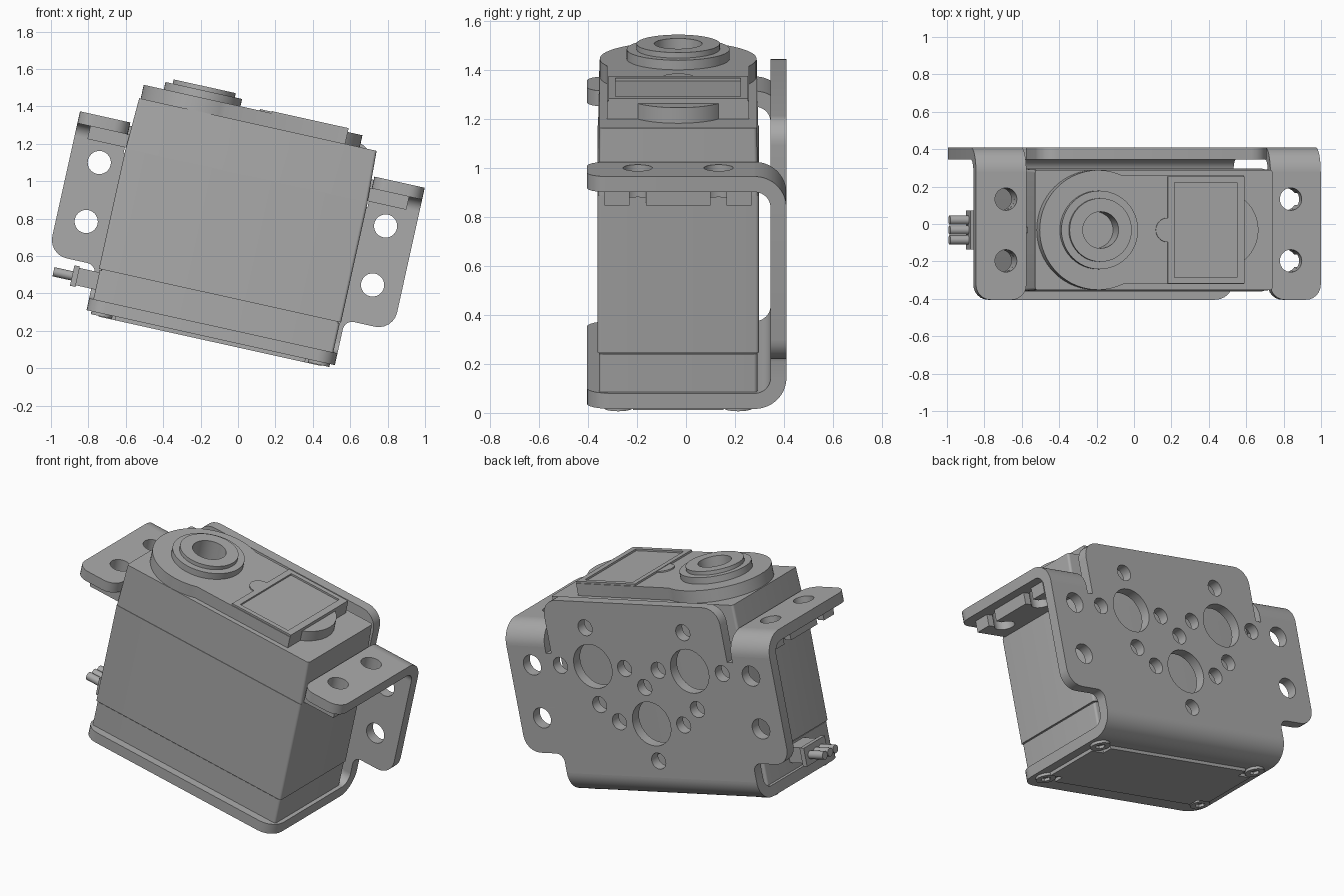
import bpy, bmesh
from math import radians, cos, sin, pi
from mathutils import Matrix, Vector

if "Cube" in bpy.data.objects:
    bpy.data.objects.remove(bpy.data.objects["Cube"])

GREY = (0.4, 0.4, 0.4, 1)
metal = bpy.data.materials.new("plain grey")
metal.use_nodes = True
metal.diffuse_color = GREY
metal.node_tree.nodes["Principled BSDF"].inputs["Base Color"].default_value = GREY

# The whole assembly leans sideways; parts are laid out upright around UC, YC
UC, YC = -0.178, -0.032
TILT = Matrix.Rotation(radians(12.5), 4, 'Y') @ Matrix.Translation((UC, 0, 0))


def arc(cx, cy, r, a0=0, a1=360, n=16):
    return [(cx + r * cos(radians(a0 + (a1 - a0) * i / n)),
             cy + r * sin(radians(a0 + (a1 - a0) * i / n))) for i in range(n + 1)]


def circle(cx, cy, r, n=32):
    return arc(cx, cy, r, n=n)[:-1]


def rounded(corners, n=6):
    """Polygon from (x, y, radius) corners; radius 0 keeps the corner sharp."""
    out = []
    for i, (x, y, r) in enumerate(corners):
        p = Vector((x, y))
        if not r:
            out.append((x, y))
            continue
        a = (Vector(corners[i - 1][:2]) - p).normalized()
        b = (Vector(corners[(i + 1) % len(corners)][:2]) - p).normalized()
        c = p + (a + b) * r
        for k in range(n + 1):
            t = pi / 2 * k / n
            out.append(tuple(c - b * r * cos(t) - a * r * sin(t)))
    return out


def rect(x0, x1, y0, y1, r=0):
    return rounded([(x0, y0, r), (x1, y0, r), (x1, y1, r), (x0, y1, r)])


def extrude(name, loops, lo, hi, axis='Z', taper=1):
    """Fill an outline (later loops are holes) and extrude it along an axis."""
    cu = bpy.data.curves.new(name, 'CURVE')
    cu.dimensions, cu.fill_mode, cu.extrude = '2D', 'BOTH', (hi - lo) / 2
    for loop in loops:
        sp = cu.splines.new('POLY')
        sp.points.add(len(loop) - 1)
        for pt, (a, b) in zip(sp.points, loop):
            pt.co = (a, b, 0, 1)
        sp.use_cyclic_u = True
    tmp = bpy.data.objects.new(name + "_outline", cu)
    bpy.context.collection.objects.link(tmp)
    bpy.context.view_layer.update()
    me = bpy.data.meshes.new_from_object(tmp.evaluated_get(bpy.context.evaluated_depsgraph_get()))
    bpy.data.objects.remove(tmp)
    bm = bmesh.new()
    bm.from_mesh(me)
    bmesh.ops.remove_doubles(bm, verts=bm.verts, dist=1e-5)
    for v in bm.verts:
        a, b, t = v.co
        if t > 0:
            a, b = a * taper, YC + (b - YC) * taper
        t += (lo + hi) / 2
        v.co = {'Z': (a, b, t), 'Y': (a, t, b), 'X': (t, a, b)}[axis]
    bmesh.ops.recalc_face_normals(bm, faces=bm.faces)
    bm.transform(TILT)
    bm.to_mesh(me)
    bm.free()
    me.name = name
    me.materials.clear()
    me.materials.append(metal)
    ob = bpy.data.objects.new(name, me)
    bpy.context.collection.objects.link(ob)
    bpy.ops.object.select_all(action='DESELECT')
    ob.select_set(True)
    bpy.context.view_layer.objects.active = ob
    bpy.ops.object.shade_smooth_by_angle(angle=radians(30))
    return ob


def box(name, hu, hy, lo, hi, r=0.015, taper=1):
    return extrude(name, [rect(-hu, hu, YC - hy, YC + hy, r)], lo, hi, taper=taper)


# Bracket dimensions
BACK, THICK, BEND = 0.41, 0.065, 0.13
FLOOR, EAR = 0.128, 1.158
BY = BACK - BEND

# Bracket back plate with horn and mounting holes
half = [(0.68, FLOOR + BEND, 0), (0.68, 0.375, 0.05), (0.944, 0.375, 0.1),
        (0.944, EAR - BEND, 0), (0.668, EAR - BEND, 0), (0.668, 0.99, 0),
        (0.63, 0.99, 0), (0.63, 1.32, 0.1)]
outline = rounded(half + [(-x, y, r) for x, y, r in reversed(half)])
holes = [circle(s * 0.784, w, 0.062) for s in (-1, 1) for w in (0.59, 0.913)]
small = set()
for cx, cw in ((-0.347, 0.924), (0.347, 0.924), (0, 0.587)):
    holes.append(circle(cx, cw, 0.135))
    for du, dw in ((0.231, 0), (-0.231, 0), (0, 0.231), (0, -0.231)):
        small.add((round(cx + du, 2), round(cw + dw, 2)))
small.add((0, 0.81))
holes += [circle(u, w, 0.05, 20) for u, w in sorted(small) if (u, w) != (0, 0.82)]
extrude("bracket_back_plate", [outline] + holes, BACK - THICK, BACK, 'Y')


def bend(name, u0, u1, w, a0):
    loop = arc(BY, w, BEND, a0, a0 + 90) + arc(BY, w, BEND - THICK, a0 + 90, a0)
    extrude(name, [loop], u0, u1, 'X')


# Bracket floor
extrude("bracket_floor", [rounded([(-0.68, -0.405, 0.1), (0.68, -0.405, 0.1),
                                   (0.68, BY, 0), (-0.68, BY, 0)])], FLOOR, FLOOR + THICK)
bend("bracket_floor_bend", -0.68, 0.68, FLOOR + BEND, -90)

# Bracket ears, servo lugs with open slots, and small ribs
for s, side in ((-1, "right"), (1, "left")):
    ear = rounded([(s * 0.668, -0.405, 0.08), (s * 0.944, -0.405, 0.08),
                   (s * 0.944, BY, 0), (s * 0.668, BY, 0)])
    extrude(side + "_bracket_ear", [ear] + [circle(s * 0.78, YC + d, 0.06) for d in (-0.165, 0.165)],
            EAR - THICK, EAR)
    bend(side + "_ear_bend", min(s * 0.668, s * 0.944), max(s * 0.668, s * 0.944), EAR - BEND, 0)
    lug = [(0.64, YC - 0.3), (0.873, YC - 0.3)]
    for d in (-0.165, 0.165):
        lug += [(0.873, YC + d - 0.033)] + arc(0.78, YC + d, 0.06, -33, -327) + [(0.873, YC + d + 0.033)]
    lug += [(0.873, YC + 0.3), (0.64, YC + 0.3)]
    extrude(side + "_servo_lug", [[(s * u, y) for u, y in lug]], 1.022, EAR - THICK)
    extrude(side + "_lug_rib", [rect(min(s * 0.64, s * 0.668), max(s * 0.64, s * 0.668),
                                     YC - 0.015, YC + 0.015)], 1.09, 1.14)

# Servo case in three stacked sections
box("servo_lower_case", 0.657, 0.323, 0.19, 0.352)
box("servo_seam", 0.65, 0.318, 0.35, 0.36)
box("servo_middle_case", 0.663, 0.33, 0.358, 1.016)
box("servo_upper_case", 0.662, 0.327, 1.016, 1.295, taper=0.982)

# Gear housing on top: round boss running into a flat tongue
GU = -0.322
housing = arc(GU, YC, 0.32, 65, 295, 40) + [(0.478, YC - 0.29), (0.478, YC + 0.29)]
extrude("gear_housing", [housing, circle(GU, YC, 0.098)], 1.29, 1.37)
extrude("outer_collar", [circle(GU, YC, 0.21, 48), circle(GU, YC, 0.098)], 1.37, 1.41)
extrude("inner_collar", [circle(GU, YC, 0.17, 48), circle(GU, YC, 0.098)], 1.41, 1.433)
extrude("gear_bump", [circle(0.348, YC, 0.21, 48)], 1.29, 1.36)
extrude("label_frame", [rect(0.058, 0.478, YC - 0.285, YC + 0.285),
                        rect(0.094, 0.437, YC - 0.255, YC + 0.255)], 1.37, 1.381)
extrude("label_tab", [arc(0.058, YC, 0.065, 90, 270)], 1.37, 1.378)

# Bottom cover and its corner screws
cover = [(0.52, -0.25), (0.52, -0.185), (0.61, -0.185), (0.61, 0.185), (0.52, 0.185), (0.52, 0.25)]
cover = [(u, YC + y) for u, y in cover]
extrude("bottom_cover", [cover + [(-u, y) for u, y in reversed(cover)]], 0.108, 0.13)
for su in (-1, 1):
    for sy in (-1, 1):
        c = (su * 0.595, YC + sy * 0.245)
        extrude("cover_screw", [circle(*c, 0.058, 24), circle(*c, 0.03, 6)], 0.112, 0.13)

# Cable outlet with three wires
extrude("cable_neck", [rect(-0.78, -0.65, YC - 0.08, YC + 0.08)], 0.245, 0.34)
extrude("cable_outlet", [rect(-0.795, -0.765, YC - 0.105, YC + 0.105)], 0.236, 0.348)
for d in (-0.053, 0, 0.053):
    extrude("wire", [circle(YC + d, 0.29, 0.025, 16)], -0.897, -0.79, 'X')
